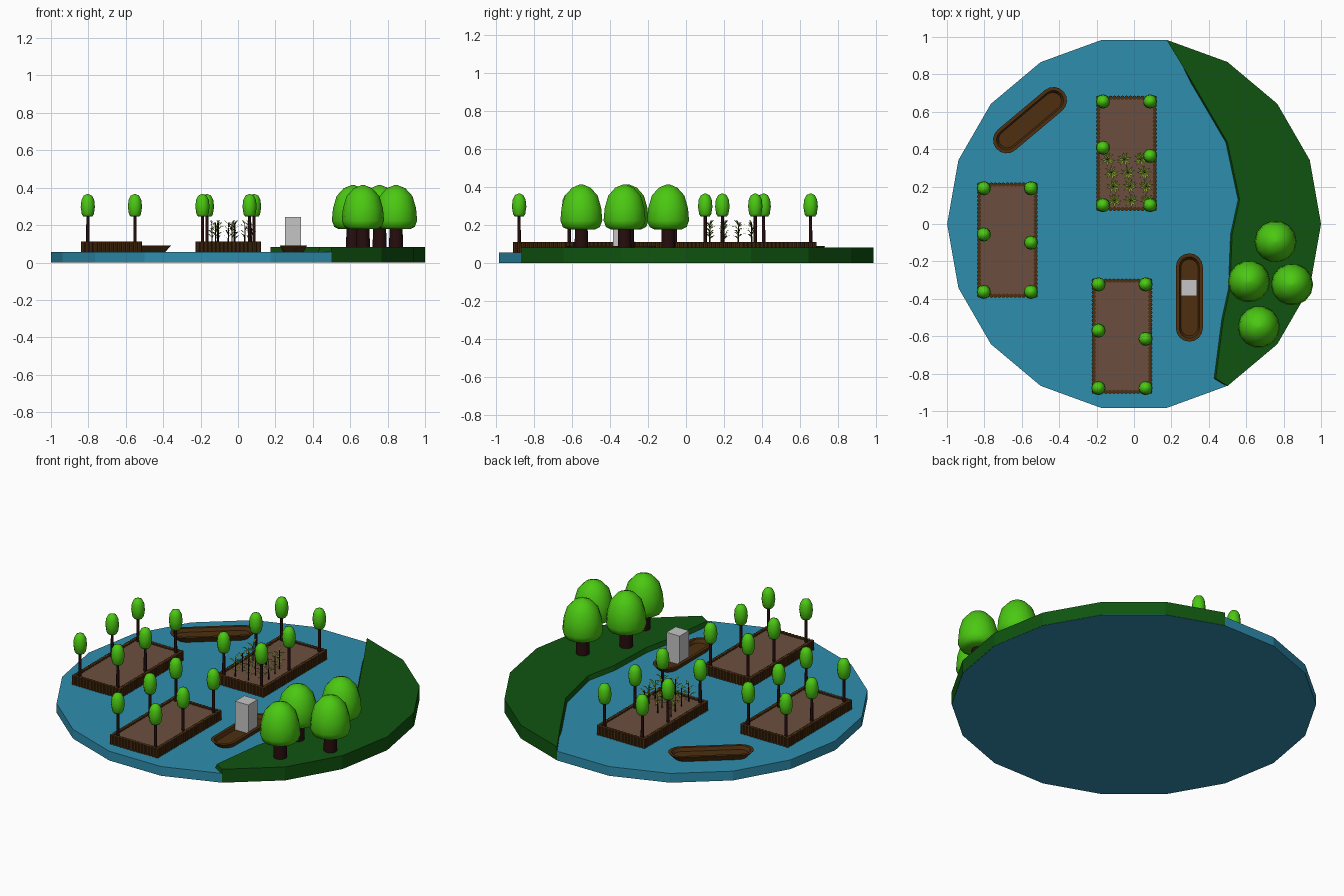
import bpy, bmesh, math, random
from mathutils import Matrix, Vector

if "Cube" in bpy.data.objects:
    bpy.data.objects.remove(bpy.data.objects["Cube"])

random.seed(4)


def material(name, rgb):
    m = bpy.data.materials.new(name)
    m.diffuse_color = (*rgb, 1)
    m.use_nodes = True
    m.node_tree.nodes["Principled BSDF"].inputs["Base Color"].default_value = m.diffuse_color
    return m


WATER = material("water_blue", (0.028, 0.27, 0.42))
GRASS = material("dark_grass", (0.005, 0.088, 0.005))
SOIL = material("soil_brown", (0.15, 0.076, 0.049))
WOOD = material("wood_brown", (0.075, 0.028, 0.005))
BARK = material("dark_bark", (0.02, 0.004, 0.004))
LEAF = material("bright_leaf", (0.07, 0.58, 0.006))
CROP = material("crop_green", (0.2, 0.34, 0.02))
GREY = material("light_grey", (0.56, 0.56, 0.56))


def finish(name, bm, mat, smooth=None):
    bmesh.ops.recalc_face_normals(bm, faces=bm.faces)
    me = bpy.data.meshes.new(name)
    bm.to_mesh(me)
    bm.free()
    me.materials.append(mat)
    if smooth:
        me.shade_smooth()
        me.set_sharp_from_angle(angle=math.radians(smooth))
    ob = bpy.data.objects.new(name, me)
    bpy.context.collection.objects.link(ob)
    return ob


def loft(bm, rings):
    """Skin closed rings of points, capping both ends."""
    vs = [[bm.verts.new(p) for p in r] for r in rings]
    for a, b in zip(vs, vs[1:]):
        n = len(a)
        for i in range(n):
            bm.faces.new((a[i], a[(i + 1) % n], b[(i + 1) % n], b[i]))
    bm.faces.new(vs[0][::-1])
    bm.faces.new(vs[-1])


def circle(r, z, n, x=0, y=0):
    return [(x + r * math.cos(2 * math.pi * i / n), y + r * math.sin(2 * math.pi * i / n), z)
            for i in range(n)]


def turned(name, profile, n, x, y, mat, smooth=45):
    bm = bmesh.new()
    loft(bm, [circle(r, z, n, x, y) for r, z in profile])
    return finish(name, bm, mat, smooth)


def box(name, x, y, z0, z1, sx, sy, mat):
    bm = bmesh.new()
    bmesh.ops.create_cube(bm, size=1, matrix=Matrix.Translation((x, y, (z0 + z1) / 2))
                          @ Matrix.Diagonal((sx, sy, z1 - z0, 1)))
    return finish(name, bm, mat)


# lake disc
turned("lake", [(0.999, 0), (0.999, 0.056)], 18, 0, 0, WATER, None)

# grassy shore: rim of the disc closed by a wavy inner bank
rim = [(math.cos(math.radians(a)), math.sin(math.radians(a))) for a in range(-60, 81, 20)]
bank = [(0.31, 0.76), (0.5, 0.436), (0.565, 0.13), (0.525, -0.055), (0.513, -0.35),
        (0.478, -0.51), (0.437, -0.826)]
bm = bmesh.new()
loft(bm, [[(x, y, 0.001) for x, y in rim] + [(x - 0.028, y, 0.001) for x, y in bank],
          [(x, y, 0.082) for x, y in rim + bank]])
finish("grass_shore", bm, GRASS)


# garden beds: soil block, ring of stakes and six slim trees
def garden_bed(i, cx, cy):
    box(f"bed_soil_{i}", cx, cy, 0.001, 0.104, 0.3, 0.592, SOIL)
    hx, hy, nx, ny = 0.151, 0.297, 15, 29
    spots = [(-hx + 2 * hx * k / (nx - 1), s * hy) for k in range(nx) for s in (-1, 1)]
    spots += [(s * hx, -hy + 2 * hy * k / (ny - 1)) for k in range(1, ny - 1) for s in (-1, 1)]
    bm = bmesh.new()
    for x, y in spots:
        loft(bm, [circle(0.0115, z, 8, cx + x, cy + y) for z in (0.002, 0.112)])
    finish(f"bed_stakes_{i}", bm, WOOD)
    trees = [(sx * 0.126, sy * 0.277) for sx in (-1, 1) for sy in (-1, 1)]
    for k, (x, y) in enumerate(trees + [(-0.126, 0.03), (0.126, -0.014)]):
        turned(f"slim_trunk_{i}_{k}", [(0.009, 0.09), (0.008, 0.26)], 8, cx + x, cy + y, BARK)
        turned(f"slim_crown_{i}_{k}",
               [(0.024, 0.246), (0.032, 0.258), (0.038, 0.297), (0.034, 0.335),
                (0.022, 0.358), (0.004, 0.366)], 12, cx + x, cy + y, LEAF, 60)


for i, (cx, cy) in enumerate([(-0.677, -0.086), (-0.04, 0.378), (-0.064, -0.6)]):
    garden_bed(i, cx, cy)

# crops: thin stalk with drooping pointed leaves
stalks, leaves = bmesh.new(), bmesh.new()
for row, y in enumerate((0.125, 0.2, 0.275, 0.345)):
    for col in range(3):
        x = -0.14 + 0.088 * col + (0, 0.02, 0.03, 0.035)[3 - row]
        loft(stalks, [circle(r, z, 5, x, y) for r, z in ((0.004, 0.1), (0.002, 0.215))])
        turn = random.random() * 6
        for k in range(9):
            a = turn + k * 2.4
            d = Vector((math.cos(a), math.sin(a), 0))
            s = Vector((-d.y, d.x, 0)) * 0.006
            p = Vector((x, y, 0.125 + 0.01 * k))
            up = Vector((0, 0, 1))
            mid = p + d * 0.02 + up * 0.018
            tip = p + d * 0.042 + up * 0.02
            v = [leaves.verts.new(q) for q in (p, mid + s, tip, mid - s)]
            leaves.faces.new(v)
finish("crop_stalks", stalks, BARK)
finish("crop_leaves", leaves, CROP)

# large shore trees
for k, (x, y) in enumerate([(0.757, -0.094), (0.615, -0.307), (0.845, -0.323), (0.668, -0.55)]):
    turned(f"shore_trunk_{k}", [(0.038, 0.07), (0.034, 0.22)], 10, x, y, BARK)
    turned(f"shore_crown_{k}",
           [(0.075, 0.178), (0.1, 0.19), (0.113, 0.225), (0.107, 0.29), (0.088, 0.355),
            (0.05, 0.397), (0.008, 0.414)], 14, x, y, LEAF, 60)


# boats: stadium-shaped hull with a sunken floor
def stadium(w, length, z):
    pts = []
    for s in (1, -1):
        for i in range(9):
            a = math.pi * i / 8
            pts.append((s * w * math.cos(a), s * (length - w + w * math.sin(a)), z))
    return pts


def boat(name, x, y, angle):
    bm = bmesh.new()
    loft(bm, [stadium(0.052, 0.195, 0.05), stadium(0.072, 0.236, 0.09),
              stadium(0.054, 0.218, 0.09), stadium(0.046, 0.205, 0.07)])
    ob = finish(name, bm, WOOD)
    ob.location = (x, y, 0)
    ob.rotation_euler.z = math.radians(angle)


boat("near_boat", 0.296, -0.393, 0)
boat("far_boat", -0.556, 0.555, -50)
box("boat_crate", 0.294, -0.34, 0.068, 0.243, 0.088, 0.088, GREY)
